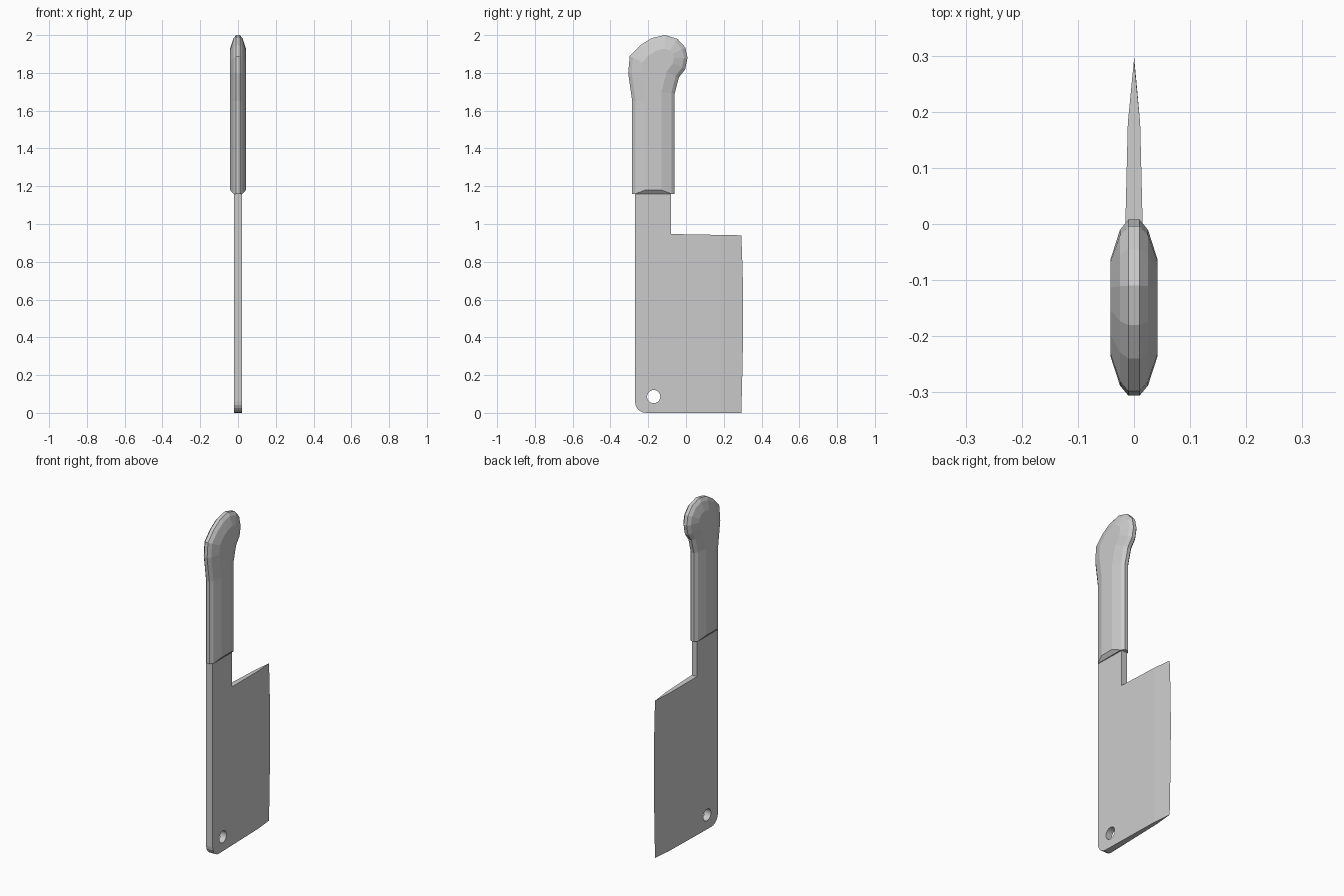
import bpy, bmesh
from math import sin, cos, pi
from mathutils import Vector

if "Cube" in bpy.data.objects:
    bpy.data.objects.remove(bpy.data.objects["Cube"])


def to_object(bm, name):
    bmesh.ops.recalc_face_normals(bm, faces=bm.faces)
    mesh = bpy.data.meshes.new(name)
    bm.to_mesh(mesh)
    bm.free()
    obj = bpy.data.objects.new(name, mesh)
    bpy.context.collection.objects.link(obj)
    return obj


def half_thickness(y):
    # Slow taper from the spine, then a steeper bevel to the cutting edge
    if y > 0.289:
        return 0.0
    if y > 0.18:
        return 0.011 * (0.30 - y) / 0.12
    return 0.011 + 0.011 * (0.18 - y) / 0.45


# Blade: side outline with a rounded spine corner and slightly bowed edge
outline = [(-0.27, 1.17), (-0.08, 1.17), (-0.08, 0.947), (0.293, 0.94),
           (0.300, 0.75), (0.303, 0.55), (0.300, 0.28), (0.293, 0.0)]
outline += [(-0.21 - 0.06 * sin(a), 0.06 - 0.06 * cos(a))
            for a in (i * pi / 10 for i in range(6))]
bm = bmesh.new()
bm.faces.new([bm.verts.new((0, y, z)) for y, z in outline])
bmesh.ops.bisect_plane(bm, geom=bm.verts[:] + bm.edges[:] + bm.faces[:],
                       plane_co=(0, 0.18, 0), plane_no=(0, 1, 0))
front = bm.verts[:]
ext = bmesh.ops.extrude_face_region(bm, geom=bm.faces[:], use_keep_orig=True)
back = [g for g in ext["geom"] if isinstance(g, bmesh.types.BMVert)]
for v in front:
    v.co.x = half_thickness(v.co.y)
for v in back:
    v.co.x = -half_thickness(v.co.y)
# Remove any internal wall left on the bevel line, then close the sharp edge
bmesh.ops.remove_doubles(bm, verts=bm.verts[:], dist=0.0005)
inner = [f for f in bm.faces if all(abs(v.co.y - 0.18) < 1e-4 for v in f.verts)]
bmesh.ops.delete(bm, geom=inner, context='FACES')
blade = to_object(bm, "blade")

# Hanging hole
bpy.ops.mesh.primitive_cylinder_add(vertices=24, radius=0.035, depth=0.2,
                                    location=(0, -0.171, 0.086), rotation=(0, pi / 2, 0))
cutter = bpy.context.object
cutter.name = "hole_cutter"
cutter.hide_render = True
mod = blade.modifiers.new("hanging_hole", 'BOOLEAN')
mod.operation = 'DIFFERENCE'
mod.solver = 'EXACT'
mod.object = cutter
bpy.context.view_layer.objects.active = blade
bpy.ops.object.modifier_apply(modifier=mod.name)
bpy.data.objects.remove(cutter)

# Handle: side outline, stepped inwards towards each broad face
profile = [Vector(p) for p in [
    (-0.06, 1.16), (-0.06, 1.69), (-0.038, 1.775), (-0.004, 1.82), (0.008, 1.88),
    (-0.004, 1.935), (-0.045, 1.98), (-0.11, 2.0), (-0.18, 1.985), (-0.24, 1.948),
    (-0.298, 1.888), (-0.306, 1.80), (-0.285, 1.65), (-0.285, 1.16)]]


def inset(points, d):
    result = []
    for i, p in enumerate(points):
        dirs = [(b - a).normalized() for a, b in
                ((points[max(i - 1, 0)], p), (p, points[min(i + 1, len(points) - 1)]))
                if (b - a).length > 0]
        normals = [Vector((-t.y, t.x)) for t in dirs]
        n = sum(normals, Vector((0, 0))).normalized()
        result.append(p + n * d / n.dot(normals[0]))
    return result


bm = bmesh.new()
rings = []
for x, d, lift in ((0.042, 0.07, 0.02), (0.025, 0.018, 0), (0.01, 0, 0),
                   (-0.01, 0, 0), (-0.025, 0.018, 0), (-0.042, 0.07, 0.02)):
    pts = inset(profile, d)
    for end in (0, -1):
        pts[end].y += lift
    rings.append([bm.verts.new((x, p.x, p.y)) for p in pts])
for a, b in zip(rings, rings[1:]):
    for i in range(len(profile) - 1):
        bm.faces.new((a[i], a[i + 1], b[i + 1], b[i]))
# Broad faces, chamfers at the collar and the flat end
for outer, nxt in ((rings[0], rings[1]), (rings[-1], rings[-2])):
    bm.faces.new(outer)
    bm.faces.new((outer[0], outer[-1], nxt[-1], nxt[0]))
bm.faces.new([r[0] for r in rings[1:5]] + [r[-1] for r in rings[4:0:-1]])
to_object(bm, "handle")
